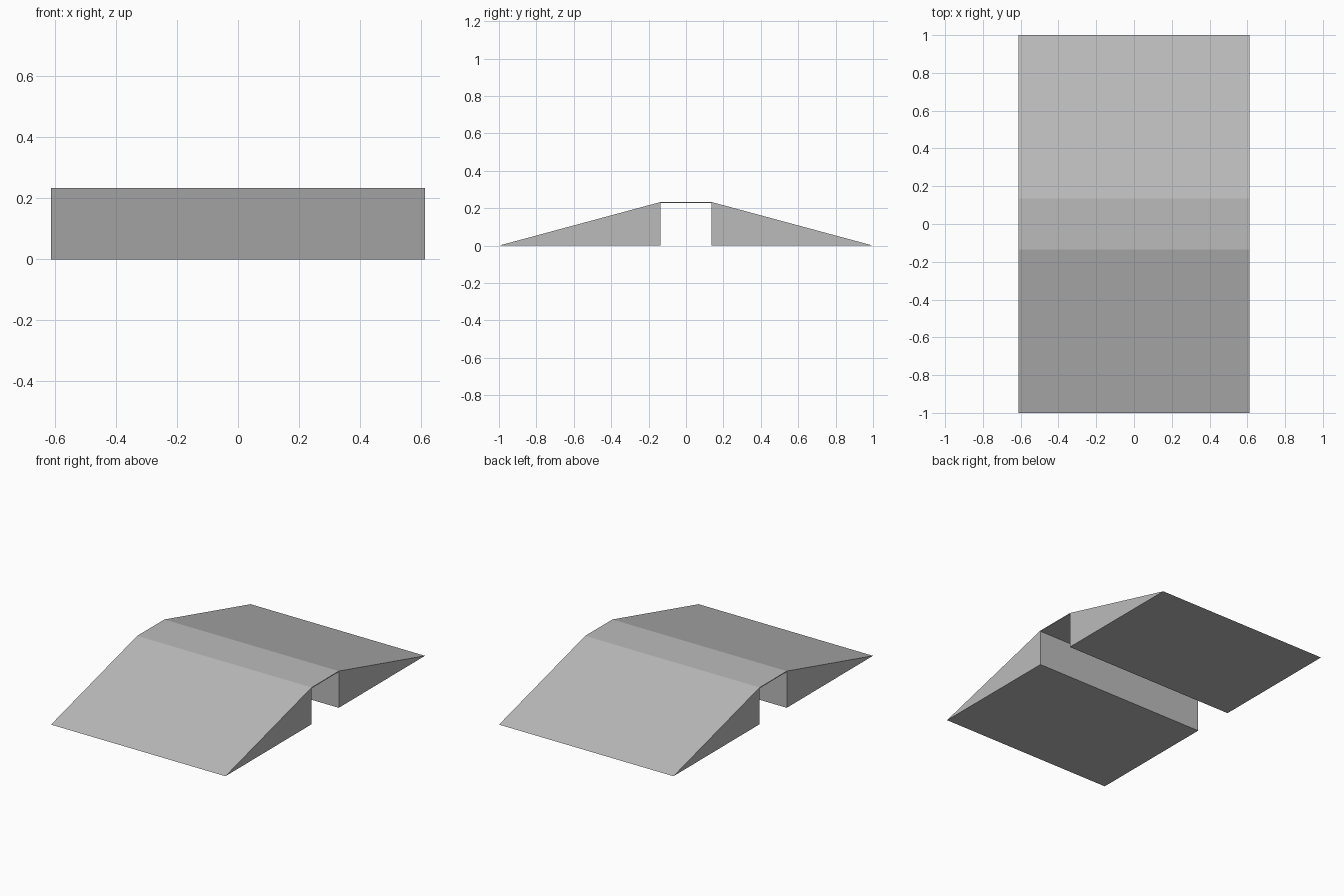
import bpy

if "Cube" in bpy.data.objects:
    bpy.data.objects.remove(bpy.data.objects["Cube"])

HALF_W = 0.612    # half width along x
INNER = 0.136     # half width of the central channel
HEIGHT = 0.233
PLATE = 0.005     # bridge plate thickness

grey = bpy.data.materials.new("plain grey")
grey.diffuse_color = (0.5, 0.5, 0.5, 1)
grey.use_nodes = True
grey.node_tree.nodes["Principled BSDF"].inputs["Base Color"].default_value = grey.diffuse_color


def extrude_profile(name, profile):
    """Extrude a (y, z) profile across the full width in x."""
    n = len(profile)
    verts = [(x, y, z) for x in (-HALF_W, HALF_W) for y, z in profile]
    faces = [tuple(reversed(range(n))), tuple(range(n, 2 * n))]
    faces += [(i, (i + 1) % n, (i + 1) % n + n, i + n) for i in range(n)]
    mesh = bpy.data.meshes.new(name)
    mesh.from_pydata(verts, [], faces)
    mesh.materials.append(grey)
    obj = bpy.data.objects.new(name, mesh)
    bpy.context.collection.objects.link(obj)
    return obj


# Front and back ramps (profiles run counter-clockwise seen from +x)
extrude_profile("front_ramp", [(-1, 0), (-INNER, 0), (-INNER, HEIGHT)])
extrude_profile("back_ramp", [(INNER, 0), (1, 0), (INNER, HEIGHT)])

# Thin flat plate bridging the channel
extrude_profile("bridge_plate", [(-INNER, HEIGHT - PLATE), (INNER, HEIGHT - PLATE),
                                 (INNER, HEIGHT), (-INNER, HEIGHT)])
